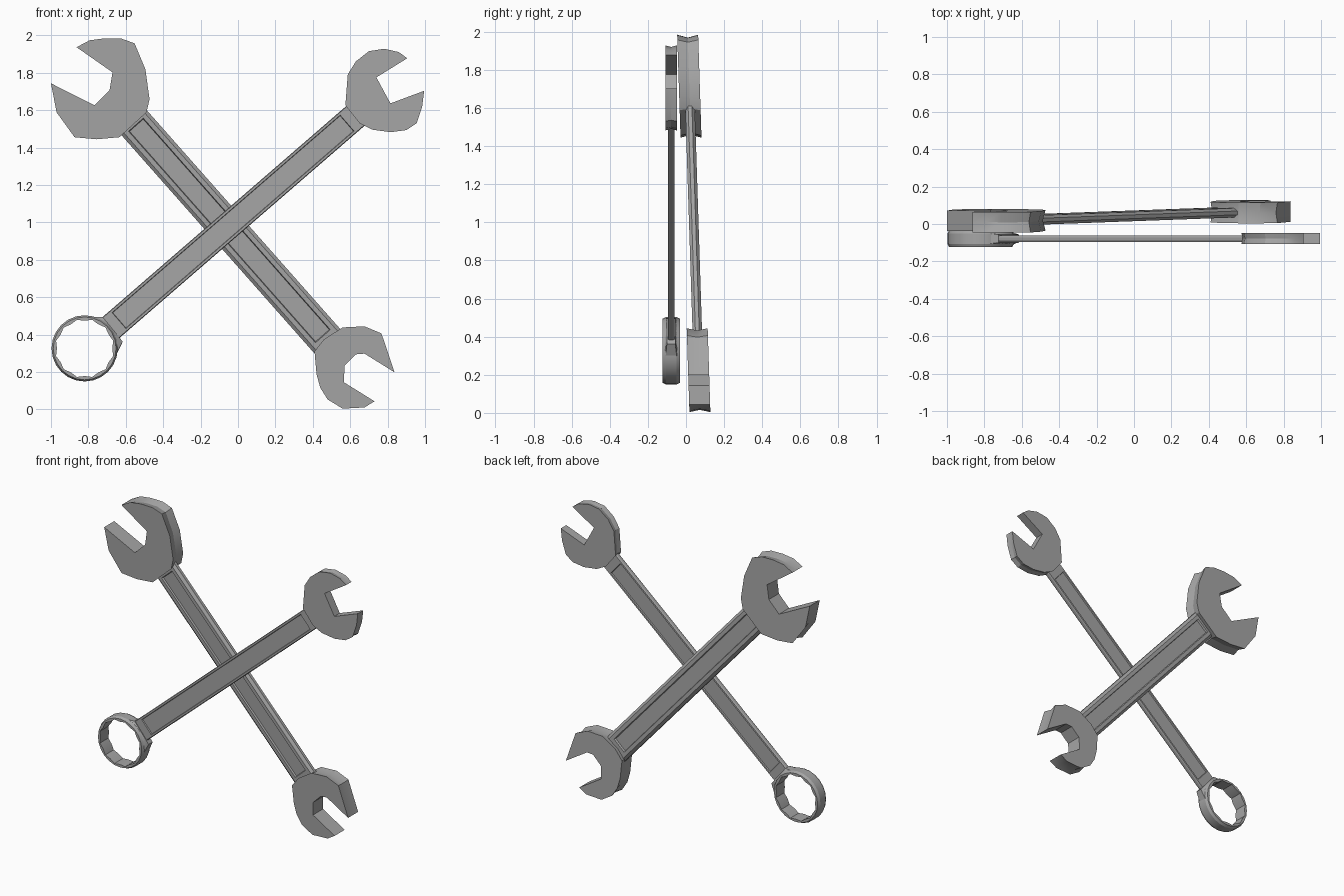
import bpy, bmesh
from math import sin, cos, pi, radians
from mathutils import Vector

if "Cube" in bpy.data.objects:
    bpy.data.objects.remove(bpy.data.objects["Cube"])

steel = bpy.data.materials.new("dark_steel")
steel.diffuse_color = (0.38, 0.38, 0.38, 1)
steel.use_nodes = True
steel.node_tree.nodes["Principled BSDF"].inputs["Base Color"].default_value = steel.diffuse_color


def finish(name, bm, ymid, smooth=True):
    """Place the part in depth and turn the bmesh into an object."""
    for v in bm.verts:
        v.co.y += ymid(v.co.z)
    bmesh.ops.recalc_face_normals(bm, faces=bm.faces)
    me = bpy.data.meshes.new(name)
    bm.to_mesh(me)
    bm.free()
    me.materials.append(steel)
    ob = bpy.data.objects.new(name, me)
    bpy.context.collection.objects.link(ob)
    if smooth:
        bpy.ops.object.select_all(action='DESELECT')
        ob.select_set(True)
        bpy.context.view_layer.objects.active = ob
        bpy.ops.object.shade_smooth_by_angle(angle=radians(25))
    return ob


def bridge(bm, a, b):
    n = len(a)
    for i in range(n):
        bm.faces.new((a[i], a[(i + 1) % n], b[(i + 1) % n], b[i]))


def open_head(name, rim, slot, thick, ymid, groove):
    """Jaw plate: outer rim points, then slot points; rim is waisted at mid-depth."""
    c = sum((Vector(p) for p in rim), Vector((0, 0))) / len(rim)
    bm = bmesh.new()
    loops = []
    for y, g in ((-thick / 2, 0), (0, groove), (thick / 2, 0)):
        loop = []
        for i, p in enumerate(rim + slot):
            p = Vector(p)
            if 0 < i < len(rim) - 1:
                p -= (p - c).normalized() * g
            loop.append(bm.verts.new((p.x, y, p.y)))
        loops.append(loop)
    bm.faces.new(loops[0])
    bm.faces.new(loops[-1])
    bridge(bm, loops[0], loops[1])
    bridge(bm, loops[1], loops[2])
    return finish(name, bm, ymid)


def shaft(name, a, b, width, thick, rail, slope, depth, chamfer, ymid):
    """Bar with chamfered edges, sunken panel between a and b, ends run into the heads."""
    a, b = Vector(a), Vector(b)
    d = (b - a).normalized()
    n = Vector((-d.y, d.x))
    h, t = width / 2, thick / 2
    section = [(-h + chamfer, -t), (h - chamfer, -t), (h, -t * .4), (h, t * .4),
               (h - chamfer, t), (-h + chamfer, t), (-h, t * .4), (-h, -t * .4)]
    bm = bmesh.new()
    st = [[bm.verts.new((p.x + n.x * s, y, p.y + n.y * s)) for s, y in section]
          for p in (a - d * .05, a, b, b + d * .05)]
    for i in range(3):
        bridge(bm, st[i], st[i + 1])
    bm.faces.new(st[0])
    bm.faces.new(st[3])
    bmesh.ops.recalc_face_normals(bm, faces=bm.faces)
    bm.normal_update()
    panels = [f for f in bm.faces if abs(f.normal.y) > .98
              and max(e.calc_length() for e in f.edges) > .5]
    bmesh.ops.inset_individual(bm, faces=panels, thickness=rail)
    bmesh.ops.inset_individual(bm, faces=panels, thickness=slope, depth=-depth)
    return finish(name, bm, ymid, False)


# Depth of each wrench: the rear one leans backwards towards its foot
def rear_y(z):
    return 0.018 + 0.048 * (1.7 - z) / 1.48


def front_y(z):
    return -0.078


# Rear wrench: two open jaws
open_head("rear_large_jaw",
          [(-.863, 1.936), (-.794, 1.973), (-.71, 1.984), (-.623, 1.982), (-.553, 1.957),
           (-.495, 1.818), (-.473, 1.658), (-.489, 1.588), (-.634, 1.455), (-.757, 1.444),
           (-.874, 1.455), (-.97, 1.588), (-1, 1.743)],
          [(-.767, 1.626), (-.687, 1.705), (-.671, 1.802)], 0.11, rear_y, 0.015)
open_head("rear_small_jaw",
          [(.837, .198), (.767, .406), (.676, .444), (.559, .438), (.46, .375), (.409, .31),
           (.42, .187), (.44, .115), (.479, .053), (.559, .004), (.676, .01), (.73, .043)],
          [(.566, .145), (.57, .235), (.63, .294), (.676, .298)], 0.11, rear_y, 0.012)
shaft("rear_shaft", (-.562, 1.54), (.47, .373), 0.19, 0.05, 0.034, 0.006, 0.012, 0.018, rear_y)

# Front wrench: open jaw and ring
open_head("front_jaw",
          [(.905, 1.877), (.86, 1.91), (.783, 1.928), (.70, 1.915), (.63, 1.86), (.587, 1.791),
           (.574, 1.626), (.65, 1.53), (.72, 1.495), (.816, 1.482), (.90, 1.493), (.955, 1.53),
           (.985, 1.62), (.995, 1.703)],
          [(.815, 1.636), (.74, 1.775)], 0.06, front_y, 0.008)
shaft("front_shaft", (-.645, .467), (.592, 1.538), 0.144, 0.034, 0.016, 0.004, 0.008, 0.004, front_y)

# Ring with rounded outside and twelve-point socket inside
cx, cz, N = -.82, .326, 24
bm = bmesh.new()
rings = []
for ro, ri, y in ((.158, .148, -.046), (.168, .168, -.046), (.177, .177, -.028),
                  (.177, .177, .028), (.168, .168, .046), (.158, .148, .046)):
    rings.append([bm.verts.new((cx + (ro if i % 2 else ri) * cos(2 * pi * i / N), y,
                                cz + (ro if i % 2 else ri) * sin(2 * pi * i / N)))
                  for i in range(N)])
for i in range(6):
    bridge(bm, rings[i], rings[(i + 1) % 6])
finish("front_ring", bm, front_y)

# Neck: a strip fairing the ring into the shaft, thinning towards the shaft
bm = bmesh.new()
rows = []
for i in range(11):
    f = i / 10
    a = radians(105 - 140 * f)
    inner = Vector((cx + .168 * cos(a), 0, cz + .168 * sin(a)))
    outer = Vector((-.725, 0, .495)).lerp(Vector((-.616, 0, .362)), f)
    rows.append([bm.verts.new(p + Vector((0, y, 0)))
                 for p, y in ((inner, -.036), (outer, -.022), (outer, .022), (inner, .036))])
for r, s in zip(rows, rows[1:]):
    bridge(bm, r, s)
bm.faces.new(rows[0])
bm.faces.new(rows[-1])
finish("front_neck", bm, front_y)
